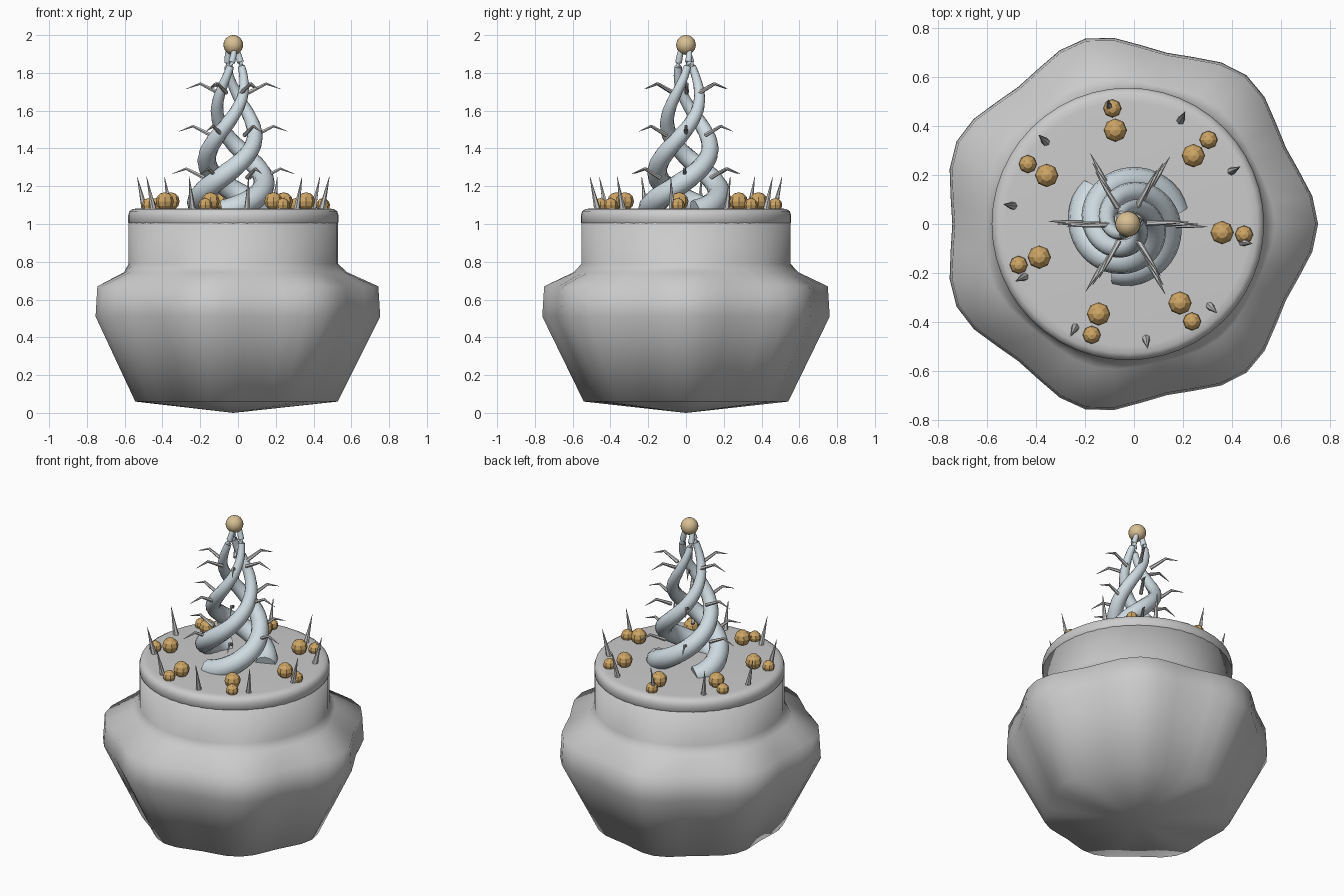
import bpy, bmesh
from math import sin, cos, pi, radians
from mathutils import Vector

if "Cube" in bpy.data.objects:
    bpy.data.objects.remove(bpy.data.objects["Cube"])

CX = -0.025  # shared vertical axis


def material(name, rgb):
    m = bpy.data.materials.new(name)
    m.diffuse_color = (*rgb, 1)
    m.use_nodes = True
    m.node_tree.nodes["Principled BSDF"].inputs["Base Color"].default_value = m.diffuse_color
    return m


GOLD = material("amber", (0.62, 0.38, 0.13))
PALE_GOLD = material("pale_amber", (0.68, 0.52, 0.29))
PALE = material("pale_stem", (0.62, 0.71, 0.76))


def finish(name, bm, mat=None, smooth=True):
    bmesh.ops.recalc_face_normals(bm, faces=bm.faces)
    for f in bm.faces:
        f.smooth = smooth
    me = bpy.data.meshes.new(name)
    bm.to_mesh(me)
    bm.free()
    ob = bpy.data.objects.new(name, me)
    bpy.context.collection.objects.link(ob)
    ob.location.x = CX
    if mat:
        me.materials.append(mat)
    return ob


def skin(bm, rings, start=None, end=None):
    """Bridge rings of points; close the ends to a centre point."""
    vs = [[bm.verts.new(p) for p in r] for r in rings]
    n = len(vs[0])
    for a, b in zip(vs, vs[1:]):
        for i in range(n):
            j = (i + 1) % n
            bm.faces.new((a[i], a[j], b[j], b[i]))
    for tip, ring in ((start, vs[0]), (end, vs[-1])):
        if tip is not None:
            c = bm.verts.new(tip)
            for i in range(n):
                bm.faces.new((c, ring[i], ring[(i + 1) % n]))


def revolve(name, profile, n, z0, z1):
    """profile: (radius, height, lobe depth)"""
    bm = bmesh.new()
    rings = []
    for r, z, lobe in profile:
        ring = []
        for i in range(n):
            a = 2 * pi * i / n
            q = r + lobe * cos(7 * a)
            ring.append((q * cos(a), q * sin(a), z))
        rings.append(ring)
    skin(bm, rings, (0, 0, z0), (0, 0, z1))
    return finish(name, bm)


def tube(name, pts, radii, n, mat=None):
    bm = bmesh.new()
    rings = []
    for i, p in enumerate(pts):
        t = (pts[min(i + 1, len(pts) - 1)] - pts[max(i - 1, 0)]).normalized()
        ref = Vector((-p.y, p.x, 0)) if abs(t.z) > 0.95 else Vector((0, 0, 1))
        u = t.cross(ref).normalized()
        v = t.cross(u)
        rings.append([p + radii[i] * (cos(2 * pi * k / n) * u + sin(2 * pi * k / n) * v)
                      for k in range(n)])
    skin(bm, rings, pts[0], pts[-1])
    ob = finish(name, bm, mat)
    bpy.context.view_layer.objects.active = ob
    bpy.ops.object.select_all(action='DESELECT')
    ob.select_set(True)
    bpy.ops.object.shade_smooth_by_angle(angle=radians(50))
    return ob


def ball(name, p, r, u, v, mat, smooth):
    bm = bmesh.new()
    bmesh.ops.create_uvsphere(bm, u_segments=u, v_segments=v, radius=r)
    bmesh.ops.translate(bm, verts=bm.verts, vec=p)
    return finish(name, bm, mat, smooth)


def polar(r, a, z):
    return Vector((r * cos(a), r * sin(a), z))


# Seven-lobed pot
revolve("pot_body", [(0.533, 0.06, 0.02), (0.748, 0.51, 0.03), (0.738, 0.67, 0.03),
                     (0.59, 0.745, 0.012), (0.554, 0.79, 0), (0.554, 1.03, 0)], 42, 0.0, 1.03)

# Rounded lid closing the neck
lid = revolve("lid_disc", [(0.55, 1.0, 0), (0.557, 1.01, 0), (0.557, 1.045, 0), (0.55, 1.068, 0),
                           (0.53, 1.08, 0), (0.5, 1.082, 0)], 48, 1.0, 1.082)

# Three twisting stems
N = 44
for k in range(3):
    pts, radii = [], []
    for i in range(N + 1):
        t = i / N
        s = t ** 1.3
        a = radians(-105 + 120 * k + 390 * t)
        pts.append(polar(0.193 - 0.168 * s, a, 1.065 + 0.865 * t ** 1.25))
        radii.append(0.064 - 0.05 * s)
    tube(f"twisted_stem_{k + 1}", pts, radii, 12, PALE)

# Ball on top
ball("top_ball", (0, 0, 1.948), 0.052, 20, 12, PALE_GOLD, True)

# Three tiers of bent thorns
for tier, (R, z) in enumerate([(0.325, 1.265), (0.288, 1.49), (0.25, 1.715)]):
    for k in range(6):
        a = radians(60 * k + 2 * (tier - 1))
        pts = [polar(R - 0.17, a, z - 0.02), polar(R - 0.075, a, z + 0.028), polar(R, a, z)]
        tube(f"thorn_{tier + 1}_{k + 1}", pts, [0.012, 0.008, 0.001], 6)

# Seven pairs of faceted berries
for k in range(7):
    a = radians(-5.2) + 2 * pi * k / 7
    ball(f"large_berry_{k + 1}", polar(0.387, a, 1.12), 0.048, 8, 6, GOLD, False)
    ball(f"small_berry_{k + 1}", polar(0.477, a, 1.1), 0.037, 8, 6, GOLD, False)

# Ten leaning spikes around the rim
for k in range(10):
    a = radians(-9 + 36 * k)
    tube(f"rim_spike_{k + 1}", [polar(0.473, a, 1.07), polar(0.515, a, 1.25)],
         [0.018, 0.001], 6)
